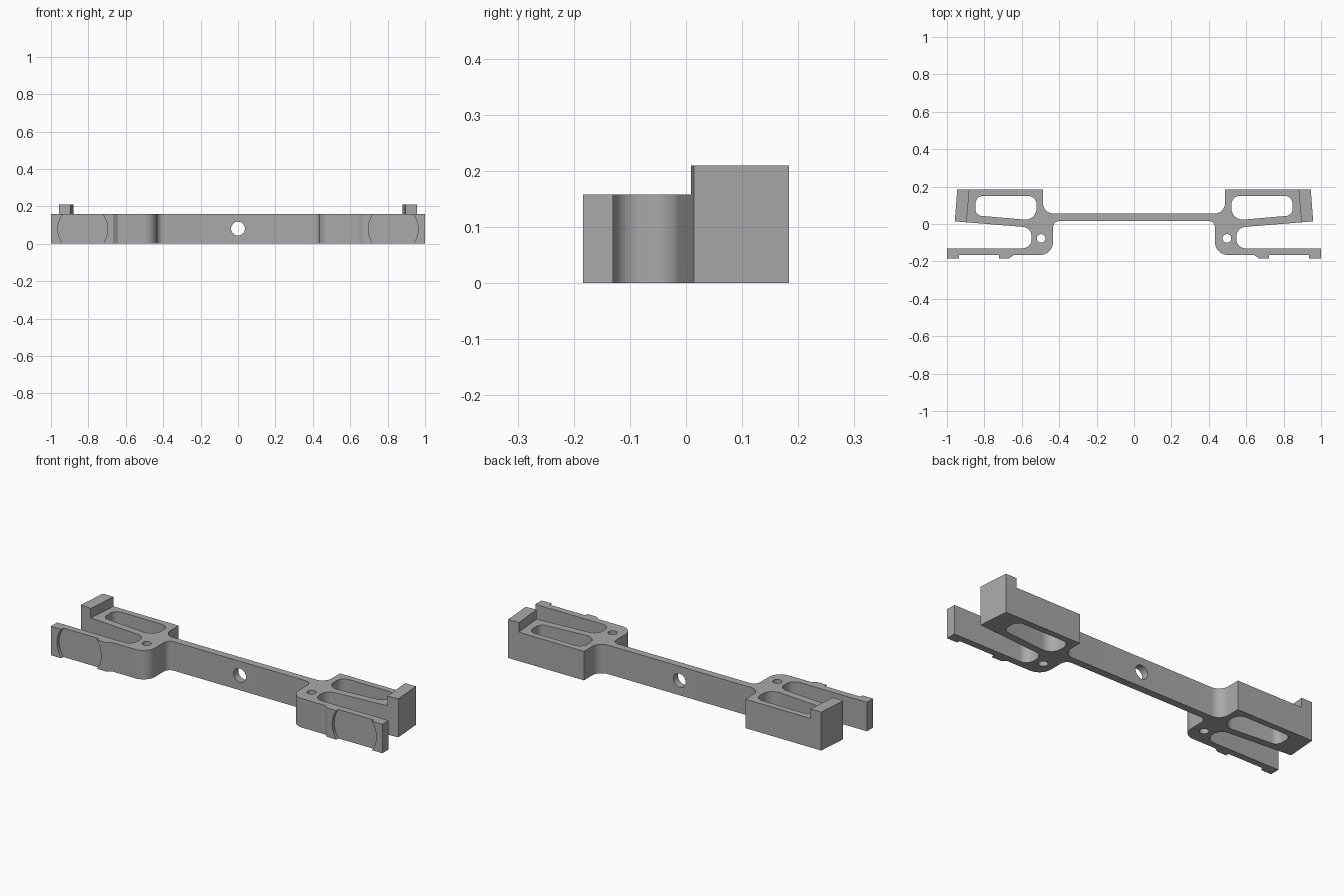
import bpy, bmesh, math
from mathutils import Vector, Matrix

HEIGHT, STOP_HEIGHT, ARM_FACE = 0.158, 0.21, -0.166

cube = bpy.data.objects.get("Cube")
if cube:
    bpy.data.objects.remove(cube, do_unlink=True)

grey = bpy.data.materials.new("plain_grey")
grey.use_nodes = True
colour = (0.4, 0.4, 0.4, 1)
grey.diffuse_color = colour
grey.node_tree.nodes["Principled BSDF"].inputs["Base Color"].default_value = colour


def fillet(corners, steps=10):
    """Round each (x, y, radius) corner of a closed outline with an arc."""
    out = []
    for i, (x, y, r) in enumerate(corners):
        p = Vector((x, y))
        if r == 0:
            out.append(p)
            continue
        a = (Vector(corners[i - 1][:2]) - p).normalized()
        b = (Vector(corners[(i + 1) % len(corners)][:2]) - p).normalized()
        half = a.angle(b) / 2
        centre = p + (a + b).normalized() * r / math.sin(half)
        start = p + a * r / math.tan(half) - centre
        end = p + b * r / math.tan(half) - centre
        turn = math.atan2(start.x * end.y - start.y * end.x, start.dot(end))
        for k in range(steps + 1):
            out.append(centre + Matrix.Rotation(turn * k / steps, 2) @ start)
    return out


def new_object(name, bm):
    bmesh.ops.recalc_face_normals(bm, faces=bm.faces)
    mesh = bpy.data.meshes.new(name)
    bm.to_mesh(mesh)
    bm.free()
    mesh.materials.append(grey)
    obj = bpy.data.objects.new(name, mesh)
    bpy.context.collection.objects.link(obj)
    return obj


def prism(name, outline, z0, z1):
    bm = bmesh.new()
    face = bm.faces.new([bm.verts.new((p[0], p[1], z0)) for p in outline])
    top = bmesh.ops.extrude_face_region(bm, geom=[face])["geom"]
    verts = [v for v in top if isinstance(v, bmesh.types.BMVert)]
    bmesh.ops.translate(bm, verts=verts, vec=(0, 0, z1 - z0))
    return new_object(name, bm)


def cylinder(name, centre, radius, depth, along_y=False, sides=48):
    bm = bmesh.new()
    turn = Matrix.Rotation(math.pi / 2 if along_y else 0, 4, "X")
    bmesh.ops.create_cone(bm, cap_ends=True, segments=sides, radius1=radius,
                          radius2=radius, depth=depth,
                          matrix=Matrix.Translation(centre) @ turn)
    return new_object(name, bm)


def mirrored(points):
    return [(p[0], p[1]) for p in points] + [(-p[0], p[1]) for p in reversed(points)]


def cut(target, cutter):
    cutter.hide_render = True
    mod = target.modifiers.new("cut", "BOOLEAN")
    mod.operation, mod.solver, mod.object = "DIFFERENCE", "EXACT", cutter
    bpy.context.view_layer.objects.active = target
    bpy.ops.object.modifier_apply(modifier=mod.name)
    bpy.data.objects.remove(cutter, do_unlink=True)


# Whole bracket outline: bar, end block, open slot and spring arm
half = fillet([
    (0, 0.056, 0), (0.487, 0.056, 0.056), (0.487, 0.184, 0),
    (0.945, 0.184, 0), (0.958, 0.014, 0),
    (0.548, -0.019, 0.05), (0.548, -0.13, 0.048),
    (1.0, -0.13, 0), (1.0, -0.184, 0),
    (0.668, -0.184, 0), (0.642, ARM_FACE, 0),
    (0.433, ARM_FACE, 0.07), (0.433, 0.016, 0.035), (0, 0.016, 0),
])
# The two centre points lie inside straight edges, so leave them out
bracket = prism("clip_bracket", mirrored(half[1:-1]), 0, STOP_HEIGHT)

# Lower everything except the raised end stops
lowered = [(0.88, 0.3), (0.88, 0.184), (0.896, 0.0), (1.1, 0.0), (1.1, -0.3)]
cut(bracket, prism("top_cutter", mirrored(lowered), HEIGHT, 0.4))

# Closed slots, pin holes and round pad recesses on both ends
slot = fillet([(0.521, 0.15, 0.045), (0.847, 0.15, 0.04),
               (0.847, 0.046, 0.035), (0.521, 0.018, 0.06)])
for side in (1, -1):
    cut(bracket, prism("slot_cutter", [(p.x * side, p.y) for p in slot], -0.1, 0.3))
    cut(bracket, cylinder("pin_cutter", (0.497 * side, -0.077, 0.1), 0.023, 0.5))
    cut(bracket, cylinder("pad_cutter", (0.83 * side, ARM_FACE - 0.1, HEIGHT / 2),
                          0.133, 0.2, True, 96))

# Centre hole through the bar
cut(bracket, cylinder("bar_hole_cutter", (0, 0.036, 0.081), 0.037, 0.2, True))

bpy.ops.object.select_all(action="DESELECT")
bracket.select_set(True)
bpy.context.view_layer.objects.active = bracket
bpy.ops.object.shade_smooth_by_angle(angle=math.radians(25))
